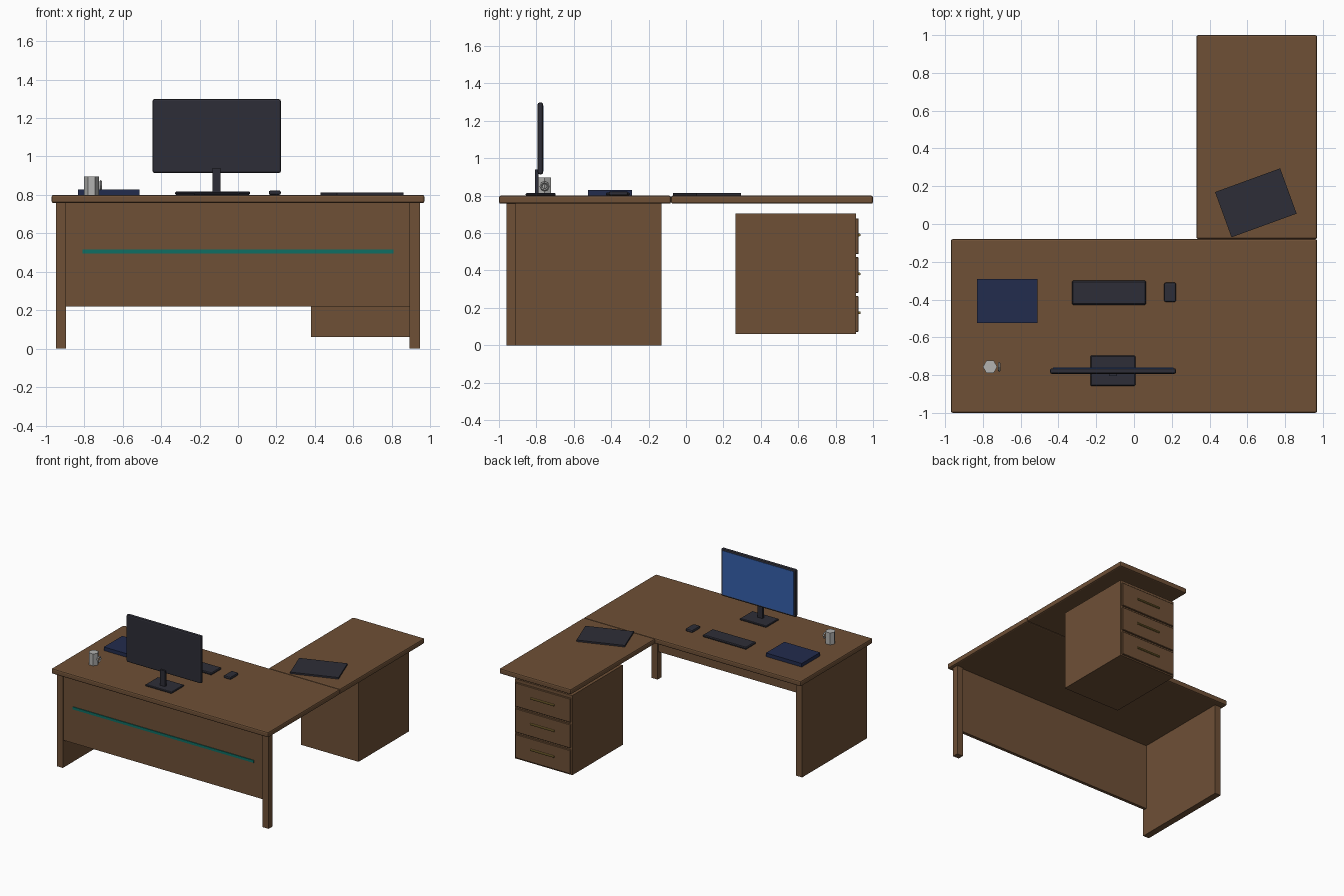
import bpy, math
from mathutils import Vector

if "Cube" in bpy.data.objects:
    bpy.data.objects.remove(bpy.data.objects["Cube"])


def mat(name, r, g, b):
    m = bpy.data.materials.new(name)
    m.diffuse_color = (r, g, b, 1)
    m.use_nodes = True
    m.node_tree.nodes["Principled BSDF"].inputs["Base Color"].default_value = m.diffuse_color
    return m


WOOD = mat("walnut wood", 0.156, 0.080, 0.037)
DARK = mat("charcoal plastic", 0.027, 0.027, 0.038)
NAVY = mat("navy cover", 0.016, 0.025, 0.075)
BLUE = mat("blue screen", 0.035, 0.115, 0.41)
TEAL = mat("teal strip", 0.005, 0.156, 0.125)
GOLD = mat("brass", 0.25, 0.17, 0.04)
GREY = mat("pale ceramic", 0.45, 0.45, 0.44)


def finish(o, name, m, bevel=0, seg=1):
    o.name = name
    o.data.materials.append(m)
    if bevel:
        b = o.modifiers.new("bevel", 'BEVEL')
        b.width, b.segments = bevel, seg
    return o


def box(name, m, x, y, z, bevel=0, seg=1, turn=0):
    """Box from (min, max) ranges on each axis."""
    c = [(a + b) / 2 for a, b in (x, y, z)]
    bpy.ops.mesh.primitive_cube_add(size=1, location=c)
    o = bpy.context.object
    s = Vector([b - a for a, b in (x, y, z)])
    for v in o.data.vertices:
        v.co = v.co * s
    o.rotation_euler.z = math.radians(turn)
    return finish(o, name, m, bevel, seg)


# Desk tops
box("main_top", WOOD, (-0.97, 0.97), (-1.0, -0.08), (0.757, 0.80), 0.01, 2)
box("return_top", WOOD, (0.33, 0.97), (-0.08, 1.0), (0.757, 0.80), 0.01, 2)

# Supports
box("left_panel", WOOD, (-0.948, -0.895), (-0.96, -0.13), (0, 0.758))
box("front_right_leg", WOOD, (0.893, 0.946), (-0.96, -0.912), (0, 0.758))
box("modesty_panel", WOOD, (-0.896, 0.894), (-0.95, -0.925), (0.22, 0.758))
box("accent_strip", TEAL, (-0.81, 0.81), (-0.956, -0.949), (0.495, 0.515))

# Drawer pedestal
box("pedestal", WOOD, (0.38, 0.893), (0.265, 0.91), (0.06, 0.704))
for i, z in enumerate((0.167, 0.375, 0.583)):
    box(f"drawer_front_{i}", WOOD, (0.39, 0.883), (0.905, 0.922), (z - 0.096, z + 0.096), 0.003)
    bpy.ops.mesh.primitive_cylinder_add(vertices=8, radius=0.008, depth=0.21,
                                        location=(0.637, 0.926, z + 0.007),
                                        rotation=(0, math.pi / 2, 0))
    finish(bpy.context.object, f"drawer_handle_{i}", GOLD)

# Monitor
box("monitor_body", DARK, (-0.445, 0.223), (-0.793, -0.764), (0.914, 1.298), 0.01, 2)
box("monitor_screen", BLUE, (-0.43, 0.208), (-0.766, -0.761), (0.93, 1.283))
box("monitor_neck", DARK, (-0.132, -0.09), (-0.806, -0.788), (0.808, 0.94))
box("monitor_base", DARK, (-0.23, 0.007), (-0.857, -0.697), (0.80, 0.814), 0.004)

# Desk items
box("keyboard", DARK, (-0.328, 0.063), (-0.428, -0.30), (0.80, 0.818), 0.006)
box("mouse", DARK, (0.16, 0.223), (-0.413, -0.31), (0.80, 0.823), 0.009, 2)
box("book", NAVY, (-0.832, -0.512), (-0.525, -0.29), (0.80, 0.829))
box("tablet", DARK, (0.4615, 0.8285), (-0.0155, 0.2395), (0.80, 0.813), turn=20)

# Mug
bpy.ops.mesh.primitive_cylinder_add(vertices=6, radius=0.038, depth=0.096,
                                    location=(-0.762, -0.756, 0.848),
                                    rotation=(0, 0, math.pi / 6))
finish(bpy.context.object, "mug", GREY)
bpy.ops.mesh.primitive_torus_add(major_segments=8, minor_segments=4, major_radius=0.02,
                                 minor_radius=0.007, location=(-0.714, -0.756, 0.85),
                                 rotation=(0, math.pi / 2, 0))
finish(bpy.context.object, "mug_handle", GREY)
